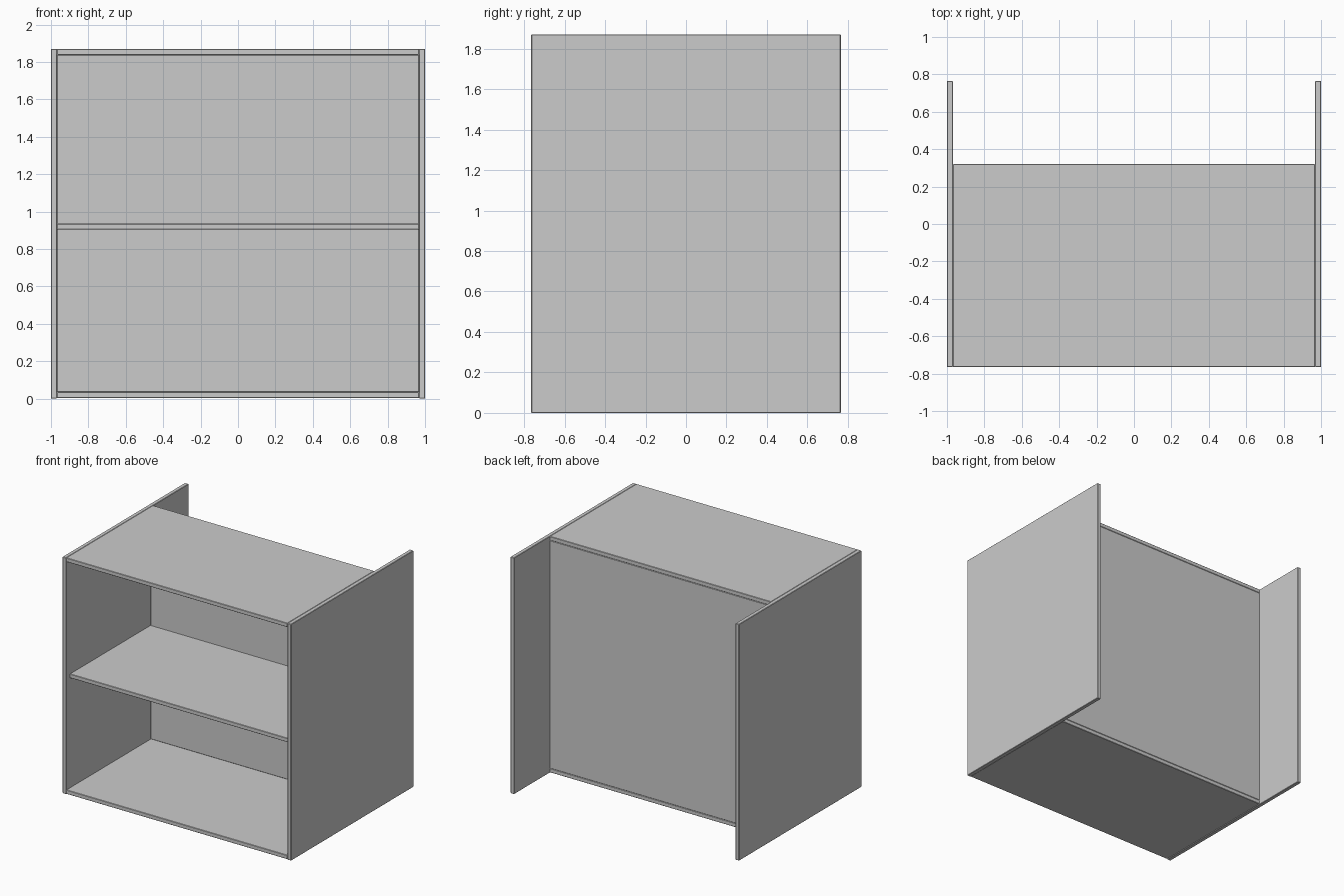
import bpy

if "Cube" in bpy.data.objects:
    bpy.data.objects.remove(bpy.data.objects["Cube"])

W, D, H = 1.0, 0.765, 1.87   # half width, half depth, height
T = 0.032                    # board thickness
BACK = 0.32                  # rear edge of the cabinet box
INNER = W - T


def board(name, x, y, z):
    """Box spanning the given (min, max) ranges, with finely eased edges."""
    bpy.ops.mesh.primitive_cube_add(size=1, location=[(a + b) / 2 for a, b in (x, y, z)])
    ob = bpy.context.object
    ob.name = name
    ob.scale = [b - a for a, b in (x, y, z)]
    bpy.ops.object.transform_apply(location=False, rotation=False, scale=True)
    bevel = ob.modifiers.new("eased_edges", 'BEVEL')
    bevel.width = 0.003
    bevel.segments = 1
    return ob


# Side panels, running past the back of the box
for name, s in (("left_side", -1), ("right_side", 1)):
    board(name, sorted((s * INNER, s * W)), (-D, D), (0, H))

# Top and bottom boards
board("top_board", (-INNER, INNER), (-D, BACK), (H - T, H))
board("bottom_board", (-INNER, INNER), (-D, BACK), (0.003, 0.003 + T))

# Back panel between top and bottom
board("back_panel", (-INNER, INNER), (BACK - T, BACK), (0.003 + T, H - T))

# Middle shelf, set back a little from the front
board("middle_shelf", (-INNER, INNER), (-D + 0.045, BACK - T), (H / 2 - T, H / 2))
